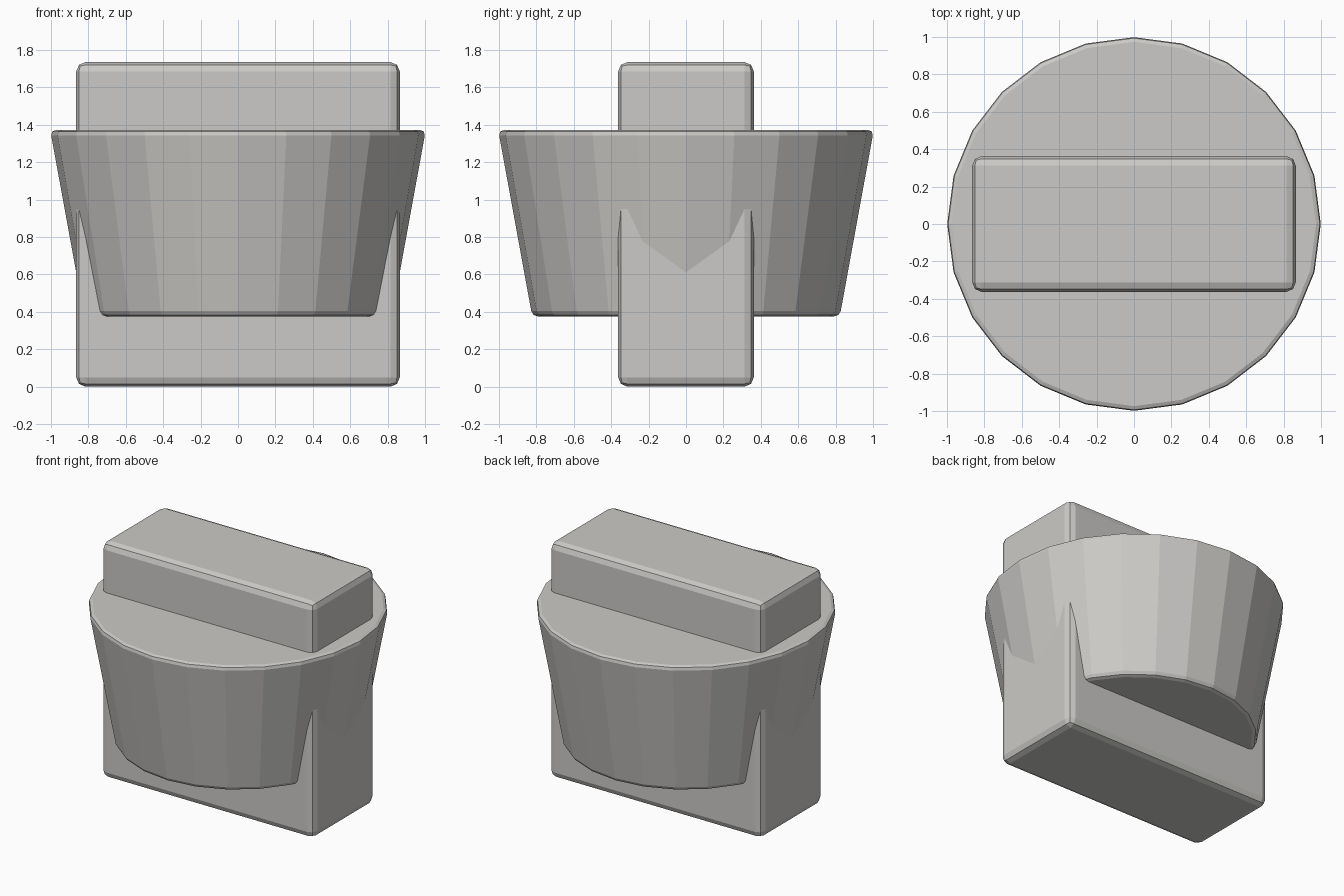
import bpy

cube = bpy.data.objects.get("Cube")
if cube:
    bpy.data.objects.remove(cube, do_unlink=True)

# Single warm light grey
grey = bpy.data.materials.new("light grey")
grey.use_nodes = True
colour = (0.6, 0.59, 0.57, 1)
grey.diffuse_color = colour
for node in grey.node_tree.nodes:
    if node.type == 'BSDF_PRINCIPLED':
        node.inputs["Base Color"].default_value = colour


def finish(name, bevel_width):
    """Name the active object, colour it and round its hard edges."""
    obj = bpy.context.object
    obj.name = name
    obj.data.materials.append(grey)
    bevel = obj.modifiers.new("rounded edges", 'BEVEL')
    bevel.width = bevel_width
    bevel.segments = 2
    bevel.limit_method = 'ANGLE'
    bevel.angle_limit = 0.7
    return obj


# Upright block running through the cup
height = 1.735
bpy.ops.mesh.primitive_cube_add(size=1, location=(0, 0, height / 2))
block = bpy.context.object
block.scale = (1.73, 0.725, height)
bpy.ops.object.transform_apply(location=False, rotation=False, scale=True)
finish("upright_block", 0.05)

# Tapered solid cup, wider at the top
bottom, top = 0.375, 1.372
bpy.ops.mesh.primitive_cone_add(vertices=24, radius1=0.822, radius2=1.004,
                                depth=top - bottom,
                                location=(0, 0, (bottom + top) / 2))
finish("tapered_cup", 0.03)
